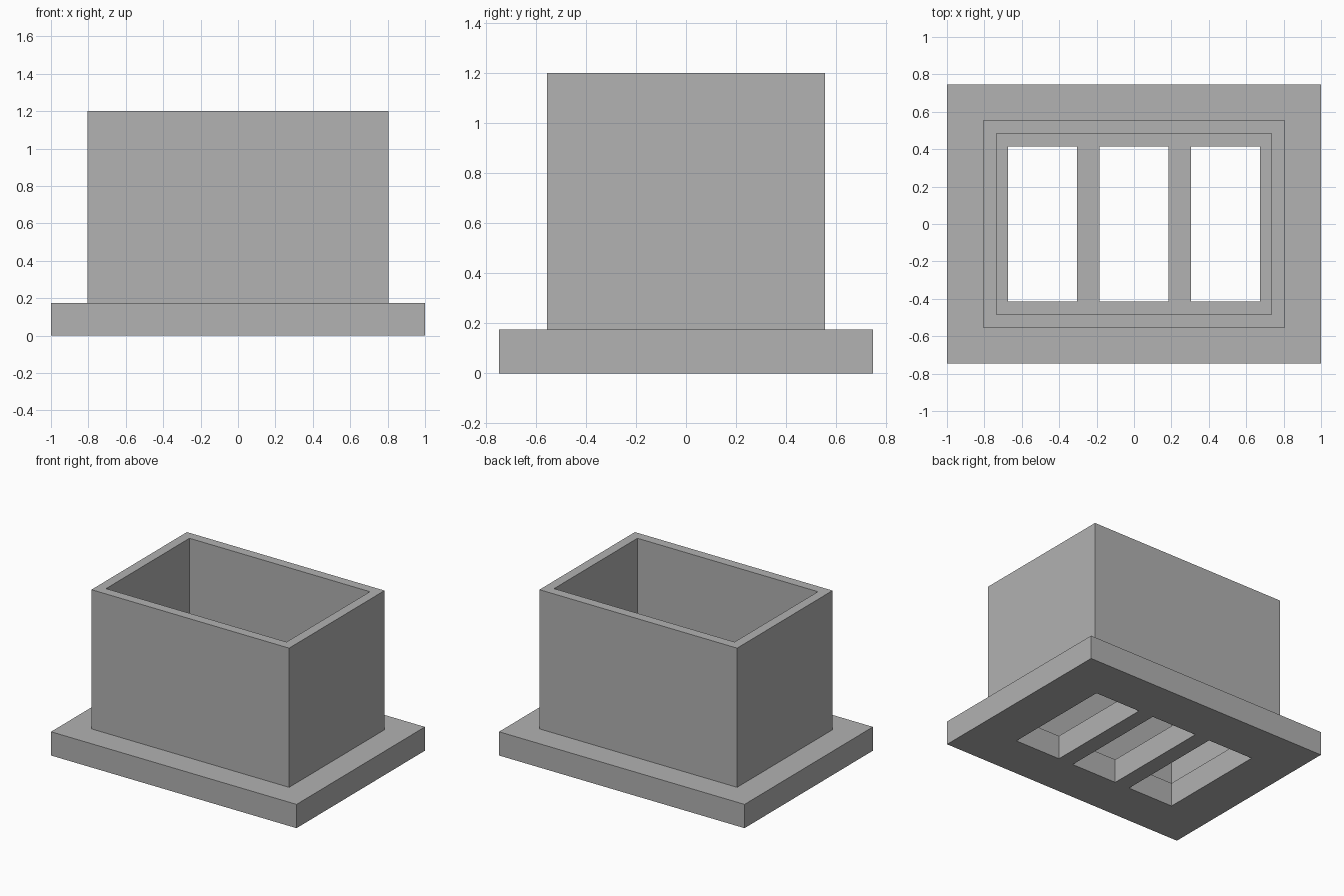
import bpy
import bmesh
from mathutils import Matrix, Vector

cube = bpy.data.objects.get("Cube")
if cube:
    bpy.data.objects.remove(cube, do_unlink=True)

PLATE_TOP, WALL_TOP = 0.175, 1.2

# Single plain grey
grey = bpy.data.materials.new("plain grey")
grey.use_nodes = True
colour = (0.445, 0.445, 0.445, 1)
grey.diffuse_color = colour
grey.node_tree.nodes["Principled BSDF"].inputs["Base Color"].default_value = colour


def finish(name, bm):
    bmesh.ops.recalc_face_normals(bm, faces=bm.faces[:])
    mesh = bpy.data.meshes.new(name)
    bm.to_mesh(mesh)
    bm.free()
    mesh.materials.append(grey)
    obj = bpy.data.objects.new(name, mesh)
    bpy.context.collection.objects.link(obj)
    return obj


def block(name, boxes):
    """Boxes given as (centre x, half x, half y, bottom z, top z)."""
    bm = bmesh.new()
    for x, hx, hy, z0, z1 in boxes:
        place = Matrix.Translation((x, 0, (z0 + z1) / 2))
        size = Matrix.Diagonal(Vector((2 * hx, 2 * hy, z1 - z0, 1)))
        bmesh.ops.create_cube(bm, size=1, matrix=place @ size)
    return finish(name, bm)


# Flange plate with three slots cut through the floor
plate = block("flange_plate", [(0, 1, 0.747, 0, PLATE_TOP)])
cutter = block("slot_cutter", [(x, 0.185, 0.415, -0.1, 0.3) for x in (-0.49, 0, 0.49)])
cutter.hide_render = True
cut = plate.modifiers.new("slots", 'BOOLEAN')
cut.operation = 'DIFFERENCE'
cut.solver = 'EXACT'
cut.object = cutter
bpy.context.view_layer.objects.active = plate
bpy.ops.object.modifier_apply(modifier=cut.name)
bpy.data.objects.remove(cutter, do_unlink=True)

# Open rectangular wall: outside, rim and inside, resting on the plate
bm = bmesh.new()
rings = []
for hx, hy, z in ((0.805, 0.555, PLATE_TOP), (0.805, 0.555, WALL_TOP),
                  (0.735, 0.485, WALL_TOP), (0.735, 0.485, PLATE_TOP)):
    rings.append([bm.verts.new((sx * hx, sy * hy, z))
                  for sx, sy in ((-1, -1), (1, -1), (1, 1), (-1, 1))])
for low, high in zip(rings, rings[1:]):
    for i in range(4):
        j = (i + 1) % 4
        bm.faces.new((low[i], low[j], high[j], high[i]))
# Close the underside so normals are consistent, then drop the hidden faces
under = [bm.faces.new((rings[3][i], rings[3][(i + 1) % 4], rings[0][(i + 1) % 4], rings[0][i]))
         for i in range(4)]
bmesh.ops.recalc_face_normals(bm, faces=bm.faces[:])
bmesh.ops.delete(bm, geom=under, context='FACES_ONLY')
finish("box_wall", bm)
